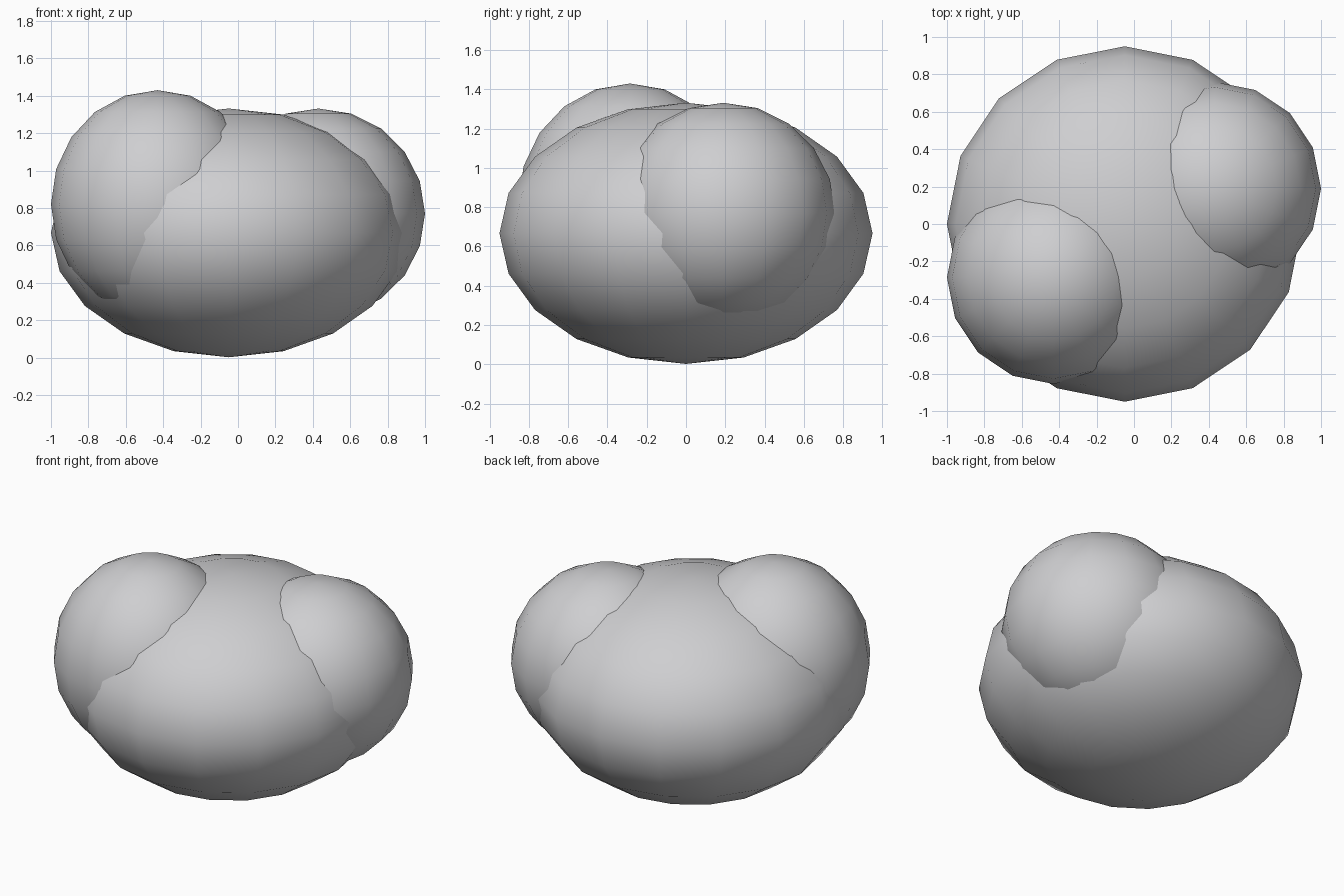
import bpy

if "Cube" in bpy.data.objects:
    bpy.data.objects.remove(bpy.data.objects["Cube"])

# One plain light grey for the whole model
grey = bpy.data.materials.new("light grey")
grey.diffuse_color = (0.62, 0.62, 0.635, 1.0)
grey.use_nodes = True
grey.node_tree.nodes["Principled BSDF"].inputs["Base Color"].default_value = grey.diffuse_color


def ellipsoid(name, centre, radii):
    """Smooth-shaded low-poly ball, 16 segments by 10 rings."""
    bpy.ops.mesh.primitive_uv_sphere_add(segments=16, ring_count=10, radius=1, location=centre)
    ob = bpy.context.object
    ob.name = name
    ob.scale = radii
    bpy.ops.object.transform_apply(location=False, rotation=False, scale=True)
    bpy.ops.object.shade_smooth()
    ob.data.materials.append(grey)
    return ob


# Flattened main body
ellipsoid("main_lump", (-0.05, 0.0, 0.667), (0.95, 0.95, 0.665))
# Taller lump at the front left
ellipsoid("front_left_lump", (-0.43, -0.285, 0.82), (0.57, 0.57, 0.61))
# Lower lump at the back right
ellipsoid("back_right_lump", (0.43, 0.19, 0.77), (0.57, 0.57, 0.562))
